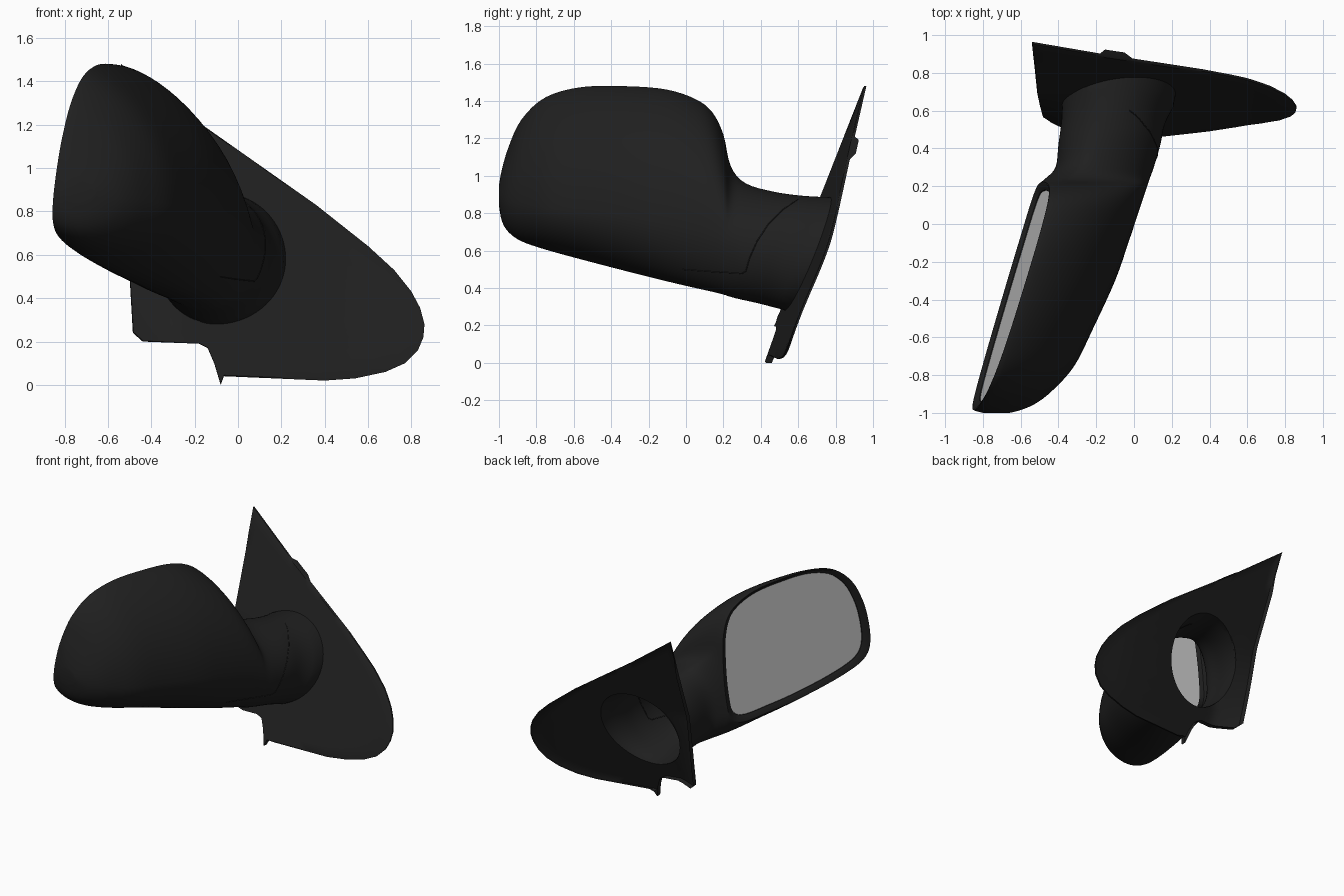
import bpy, bmesh, math
from mathutils import Vector
from mathutils.bvhtree import BVHTree

if "Cube" in bpy.data.objects:
    bpy.data.objects.remove(bpy.data.objects["Cube"])


def material(name, v):
    m = bpy.data.materials.new(name)
    m.diffuse_color = (v, v, v, 1)
    m.use_nodes = True
    m.node_tree.nodes["Principled BSDF"].inputs["Base Color"].default_value = m.diffuse_color
    return m


BLACK = material("black_plastic", 0.014)
GLASS = material("mirror_glass", 0.57)


def add_object(name, bm, mat, angle=35):
    bmesh.ops.recalc_face_normals(bm, faces=bm.faces)
    me = bpy.data.meshes.new(name)
    bm.to_mesh(me)
    ob = bpy.data.objects.new(name, me)
    bpy.context.collection.objects.link(ob)
    me.materials.append(mat)
    bpy.ops.object.select_all(action='DESELECT')
    ob.select_set(True)
    bpy.context.view_layer.objects.active = ob
    bpy.ops.object.shade_smooth_by_angle(angle=math.radians(angle))
    return ob


def bridge(bm, a, b):
    n = len(a)
    for i in range(n):
        j = (i + 1) % n
        bm.faces.new((a[i], a[j], b[j], b[i]))


def plate_y(x, z):
    """Tilted plate plane, bent back at the lower left corner and right tip."""
    bend = max(0, -.3 - x) * max(0, .8 - z)
    return 0.429 + 0.127 * x + 0.398 * z + bend - 0.3 * max(0, x - .5) ** 2


# Housing and arm cross sections:
# y, shear, x left, x right, x of top, x of bottom, z low, z middle, z high
KEYS = [
    (-1.0, 0, -.80, -.66, -.74, -.74, .84, .89, .95),
    (-.985, 0, -.85, -.60, -.76, -.74, .76, .87, 1.03),
    (-.95, 0, -.90, -.52, -.78, -.72, .70, .86, 1.15),
    (-.88, 0, -.92, -.43, -.75, -.68, .65, .85, 1.30),
    (-.75, 0, -.90, -.315, -.70, -.63, .605, .83, 1.42),
    (-.55, 0, -.84, -.215, -.65, -.56, .55, .81, 1.475),
    (-.30, 0, -.765, -.10, -.57, -.42, .485, .78, 1.478),
    (-.10, 0, -.69, -.03, -.51, -.30, .435, .75, 1.46),
    (.05, 0, -.63, .02, -.47, -.22, .40, .72, 1.41),
    (.14, 0, -.575, .05, -.44, -.18, .38, .69, 1.34),
    (.20, 0, -.52, .07, -.41, -.15, .365, .66, 1.22),
    (.24, 0, -.47, .083, -.36, -.14, .352, .64, 1.05),
    (.30, .05, -.415, .105, -.25, -.14, .34, .62, .96),
    (.42, .15, -.40, .14, -.18, -.13, .32, .61, .915),
    (.54, .28, -.385, .165, -.12, -.12, .30, .59, .893),
    (.66, .40, -.38, .22, -.08, -.10, .28, .58, .885),
]
N, SUB = 72, 4


def catmull(p0, p1, p2, p3, t):
    return [0.5 * (2 * b + (c - a) * t + (2 * a - 5 * b + 4 * c - d) * t * t
                   + (3 * b - a - 3 * c + d) * t ** 3)
            for a, b, c, d in zip(p0, p1, p2, p3)]


def section(k):
    y, sh, xl, xr, ct, cb, lo, mid, hi = k
    slope = 1 + 0.4 * min(1, max(0, (.45 - y) / .25))   # flatter outer shoulder
    pts = []
    for i in range(N):
        a = 2 * math.pi * i / N
        c, s = math.cos(a), math.sin(a)
        cx = ct if s >= 0 else cb
        if c > 0 and s > 0:
            c = c ** slope
        x = cx + c * ((xr - cx) if c > 0 else (cx - xl))
        z = mid + s * ((hi - mid) if s > 0 else (mid - lo))
        pts.append(Vector((x, y + sh * (z - 0.6), z)))
    return pts


last = len(KEYS) - 1
sections = []
for i in range(last):
    q = [KEYS[min(max(i + d, 0), last)] for d in (-1, 0, 1, 2)]
    sections += [section(catmull(*q, s / SUB)) for s in range(SUB)]
hole = section(KEYS[-1])
for p in hole:
    p.y = plate_y(p.x, p.z)
sections.append(hole)

bm = bmesh.new()
rings = [[bm.verts.new(p) for p in sec] for sec in sections]
bm.faces.new(rings[0])
for a, b in zip(rings, rings[1:]):
    bridge(bm, a, b)

# Slice the housing open along the tilted mirror plane
normal = Vector((-1, 0.31, 0.11)).normalized()
faces = [f for f in bm.faces if all(v.co.y < 0.35 for v in f.verts)]
geom = list({g for f in faces for g in list(f.verts) + list(f.edges)}) + faces
cut = bmesh.ops.bisect_plane(bm, geom=geom, dist=1e-5, plane_co=(-.86, -.97, .75),
                             plane_no=normal, clear_outer=True)["geom_cut"]
rim = [v for v in cut if isinstance(v, bmesh.types.BMVert)]
ys, zs = [v.co.y for v in rim], [v.co.z for v in rim]
cy, cz = (min(ys) + max(ys)) / 2 + .1, (min(zs) + max(zs)) / 2 + .1
centre = Vector((-.86 + .31 * (cy + .97) + .11 * (cz - .75), cy, cz))
rim.sort(key=lambda v: math.atan2(v.co.z - cz, v.co.y - cy))


def inset(scale, depth):
    return [centre + (v.co - centre) * scale - normal * depth for v in rim]


# Rim lip stepping in around the glass
prev = rim
for scale, depth in ((0.985, 0.0), (0.925, 0.02), (0.915, 0.05)):
    ring = [bm.verts.new(p) for p in inset(scale, depth)]
    bridge(bm, prev, ring)
    prev = ring
glass_pts = inset(0.923, 0.025)
tree = BVHTree.FromBMesh(bm)
add_object("mirror_housing", bm, BLACK)

# Mirror glass
bm = bmesh.new()
bm.faces.new([bm.verts.new(p) for p in glass_pts])
add_object("mirror_glass", bm, GLASS)

# Door mounting plate: rings from the arm opening out to the outline, then a lip
OUTLINE = [(-.54, 1.48), (-.18, 1.21), (.36, .83), (.6, .64), (.72, .53), (.80, .43),
           (.84, .355), (.86, .28), (.855, .22), (.83, .16), (.77, .10), (.68, .06),
           (.54, .03), (.40, .02), (-.065, .04), (-.08, 0), (-.11, .10), (-.14, .17),
           (-.18, .19), (-.44, .20), (-.485, .24), (-.50, .50)]
PC = (-.08, .585)


def ray_radius(poly, a):
    """Distance from the plate centre to a polygon along angle a."""
    dx, dz = math.cos(a), math.sin(a)
    best = 0
    for (x1, z1), (x2, z2) in zip(poly, poly[1:] + poly[:1]):
        ex, ez = x2 - x1, z2 - z1
        det = dx * ez - dz * ex
        if abs(det) < 1e-9:
            continue
        px, pz = x1 - PC[0], z1 - PC[1]
        r, t = (px * ez - pz * ex) / det, (px * dz - pz * dx) / det
        if r > 0 and -1e-6 <= t <= 1 + 1e-6:
            best = max(best, r)
    return best


angles = sorted([math.atan2(z - PC[1], x - PC[0]) for x, z in OUTLINE]
                + [-math.pi + 2 * math.pi * (i + .37) / 72 for i in range(72)])
hole_xz = [(p.x, p.z) for p in hole]
radii = [(a, ray_radius(hole_xz, a), ray_radius(OUTLINE, a)) for a in angles]
bm = bmesh.new()
prev = None
for t, back in ((0, 0), (.2, 0), (.4, 0), (.6, 0), (.8, 0), (.98, 0), (1, .25), (1, 1)):
    ring = []
    for a, r0, r1 in radii:
        r = r0 + (r1 - r0) * t
        x, z = PC[0] + r * math.cos(a), PC[1] + r * math.sin(a)
        lip = 0.04 if x < -.05 and z < 1.2 else 0.015
        ring.append(bm.verts.new((x, plate_y(x, z) + lip * back, z)))
    if prev:
        bridge(bm, prev, ring)
    prev = ring
add_object("mounting_plate", bm, BLACK)

# Thin seam line between arm cover and housing
SEAM = [(.60, .875), (.52, .82), (.44, .74), (.38, .65), (.34, .56), (.32, .49),
        (.30, .478), (.2, .483), (.1, .489), (-.04, .50)]
dense = [(a[0] + (b[0] - a[0]) * s / 6, a[1] + (b[1] - a[1]) * s / 6)
         for a, b in zip(SEAM, SEAM[1:]) for s in range(6)]
hits = [tree.ray_cast(Vector((2, y, z)), Vector((-1, 0, 0)))[0] for y, z in dense]
hits = [h for h in hits if h]
curve = bpy.data.curves.new("arm_seam", 'CURVE')
curve.dimensions = '3D'
curve.bevel_depth = 0.003
curve.bevel_resolution = 1
spline = curve.splines.new('POLY')
spline.points.add(len(hits) - 1)
for p, h in zip(spline.points, hits):
    p.co = (*h, 1)
curve.materials.append(BLACK)
bpy.context.collection.objects.link(bpy.data.objects.new("arm_seam", curve))
